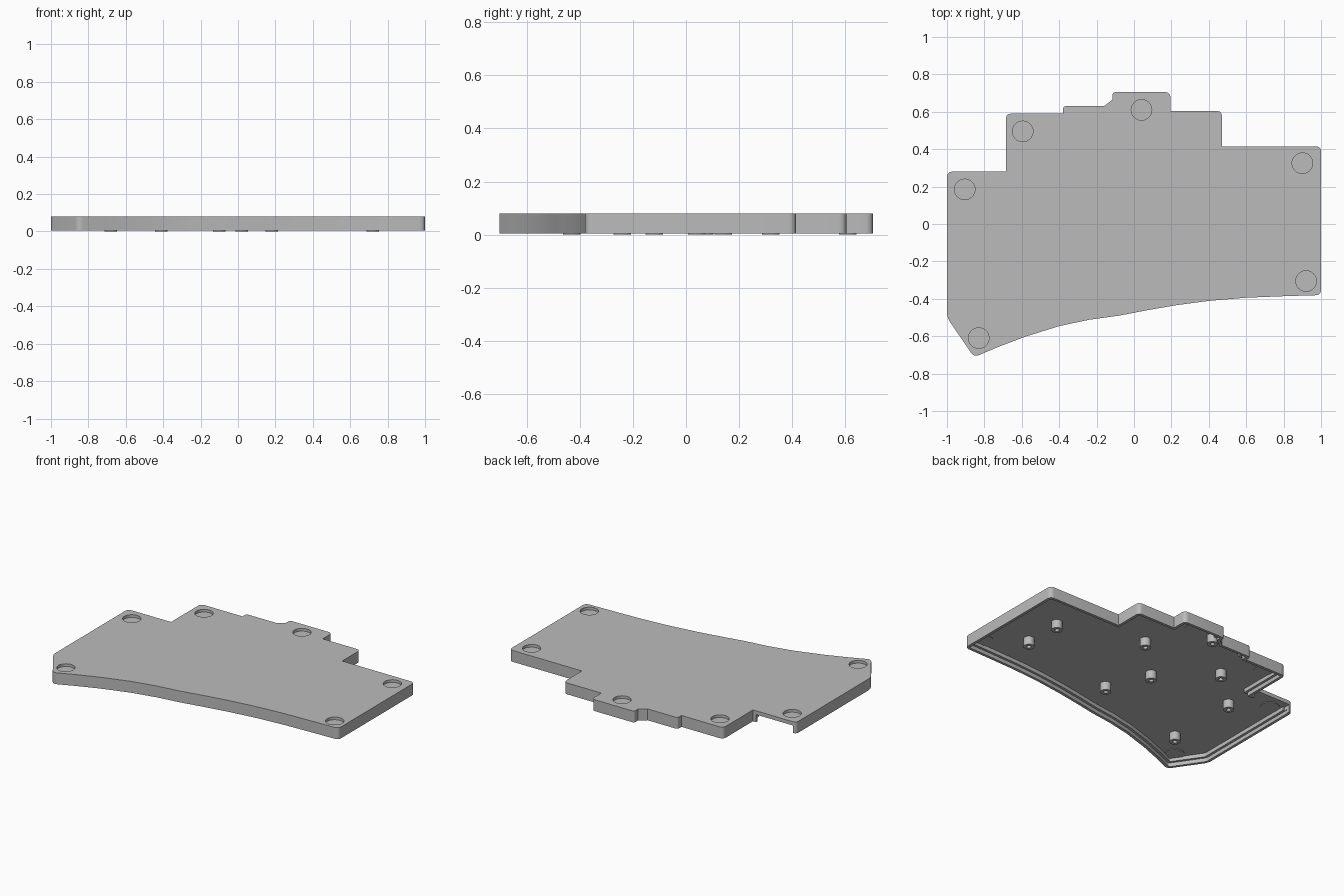
import bpy, bmesh, math
from mathutils import Vector

if "Cube" in bpy.data.objects:
    bpy.data.objects.remove(bpy.data.objects["Cube"])

TOP, RIM, FLOOR, LEDGE = 0.08, 0.005, 0.055, 0.03

grey = bpy.data.materials.new("plain grey")
grey.diffuse_color = (0.5, 0.5, 0.5, 1)
grey.use_nodes = True
grey.node_tree.nodes["Principled BSDF"].inputs["Base Color"].default_value = grey.diffuse_color

# Plan outline, counter-clockwise: curved front edge, then the stepped back
FRONT = [(-0.855, -0.712), (-0.72, -0.655), (-0.58, -0.602), (-0.4, -0.546), (-0.24, -0.512),
         (-0.08, -0.49), (0.06, -0.463), (0.22, -0.435), (0.4, -0.411), (0.6, -0.394),
         (0.8, -0.386), (1, -0.38)]
BACK = [(1, 0.415), (0.47, 0.415), (0.47, 0.605), (0.195, 0.605), (0.195, 0.705),
        (-0.115, 0.705), (-0.115, 0.665), (-0.16, 0.63), (-0.38, 0.63), (-0.38, 0.59),
        (-0.685, 0.59), (-0.685, 0.28), (-1, 0.28), (-1, -0.5)]
OUTLINE = [Vector(p) for p in FRONT + BACK]


def inset(pts, d):
    """Move every edge inwards by d with mitred corners."""
    out = []
    for i, p in enumerate(pts):
        a = (p - pts[i - 1]).normalized()
        b = (pts[(i + 1) % len(pts)] - p).normalized()
        na, nb = Vector((-a.y, a.x)), Vector((-b.y, b.x))
        out.append(p + (na + nb) * (d / (1 + na.dot(nb))))
    return out


def rounded(pts, r, steps=5):
    """Round the convex corners of an outline."""
    out = []
    for i, p in enumerate(pts):
        q, s = pts[i - 1], pts[(i + 1) % len(pts)]
        a, b = (q - p), (s - p)
        turn = (-a).normalized().cross(b.normalized())
        if turn < 0.3:
            out.append(p)
            continue
        t = min(r, a.length * 0.45, b.length * 0.45)
        p0, p1 = p + a.normalized() * t, p + b.normalized() * t
        for k in range(steps + 1):
            u = k / steps
            out.append(p0 * (1 - u) ** 2 + p * (2 * u * (1 - u)) + p1 * u ** 2)
    return out


def prism(name, pts, z0, z1):
    bm = bmesh.new()
    face = bm.faces.new([bm.verts.new((p[0], p[1], z0)) for p in pts])
    ext = bmesh.ops.extrude_face_region(bm, geom=[face])
    top = [v for v in ext["geom"] if isinstance(v, bmesh.types.BMVert)]
    bmesh.ops.translate(bm, verts=top, vec=(0, 0, z1 - z0))
    bmesh.ops.recalc_face_normals(bm, faces=bm.faces)
    mesh = bpy.data.meshes.new(name)
    bm.to_mesh(mesh)
    bm.free()
    mesh.materials.append(grey)
    ob = bpy.data.objects.new(name, mesh)
    bpy.context.collection.objects.link(ob)
    return ob


def circle(x, y, r, n=32):
    return [(x + r * math.cos(2 * math.pi * i / n), y + r * math.sin(2 * math.pi * i / n))
            for i in range(n)]


def select(ob):
    bpy.ops.object.select_all(action="DESELECT")
    ob.select_set(True)
    bpy.context.view_layer.objects.active = ob


def combine(target, tool, operation="DIFFERENCE"):
    select(target)
    mod = target.modifiers.new("combine", "BOOLEAN")
    mod.operation, mod.solver, mod.object = operation, "EXACT", tool
    bpy.ops.object.modifier_apply(modifier=mod.name)
    bpy.data.objects.remove(tool)


# Shell: outer block, hollowed from below with a stepped ledge inside the rim
case = prism("case_shell", rounded(OUTLINE, 0.03), RIM, TOP)
combine(case, prism("lip_cutter", rounded(inset(OUTLINE, 0.018), 0.015), -0.1, LEDGE))
combine(case, prism("cavity_cutter", rounded(inset(OUTLINE, 0.034), 0.01), -0.1, FLOOR))

# Opening in the back-left wall
combine(case, prism("opening_cutter",
                    [(-0.978, 0.235), (-0.707, 0.235), (-0.707, 0.35), (-0.978, 0.35)],
                    -0.1, FLOOR))

# Round foot recesses in the top, each backed by a shallow pad underneath
FEET = [(-0.905, 0.185), (-0.595, 0.495), (0.04, 0.61), (0.9, 0.325), (0.92, -0.305),
        (-0.83, -0.61)]
for x, y in FEET:
    combine(case, prism("pad", circle(x, y, 0.058), FLOOR - 0.004, FLOOR + 0.01), "UNION")
    combine(case, prism("recess_cutter", circle(x, y, 0.055), TOP - 0.018, TOP + 0.1))
select(case)
bpy.ops.object.shade_smooth_by_angle(angle=math.radians(30))

# Hollow screw bosses hanging from the floor
BOSSES = [(0.72, 0.14), (0.72, -0.12), (0.18, 0.32), (0.02, -0.24), (-0.1, 0.04),
          (-0.1, 0.61), (-0.41, 0.32), (-0.68, 0.07), (-0.68, -0.43)]
for x, y in BOSSES:
    boss = prism("screw_boss", circle(x, y, 0.033, 24), 0, FLOOR + 0.005)
    combine(boss, prism("hole_cutter", circle(x, y, 0.014, 16), -0.1, FLOOR - 0.005))
    select(boss)
    bpy.ops.object.shade_smooth_by_angle(angle=math.radians(30))
